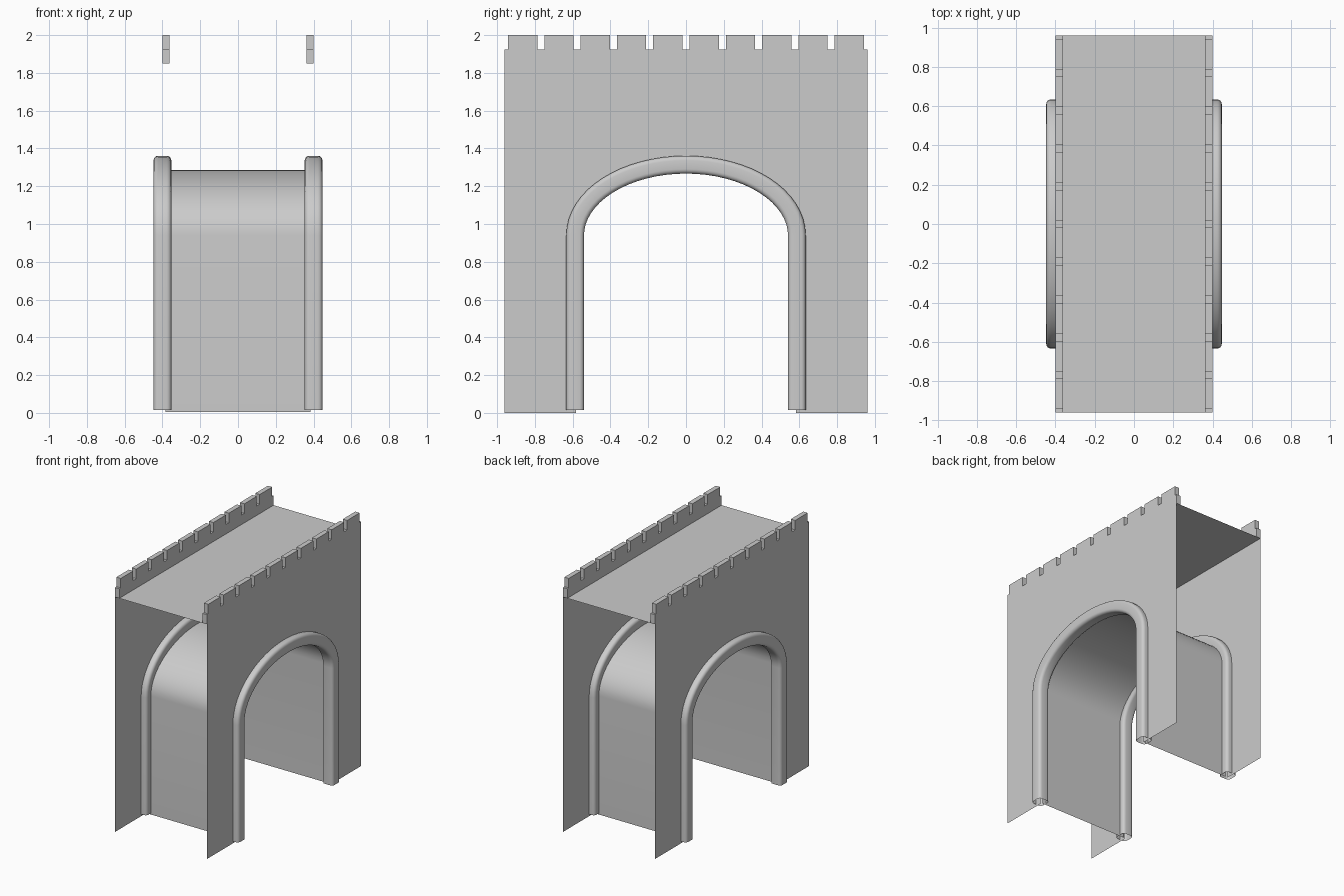
import bpy, bmesh
from math import sin, cos, pi, hypot

cube = bpy.data.objects.get("Cube")
if cube:
    bpy.data.objects.remove(cube, do_unlink=True)

STONE = (0.6, 0.6, 0.6, 1)
mat = bpy.data.materials.new("stone_grey")
mat.use_nodes = True
mat.diffuse_color = STONE
mat.node_tree.nodes["Principled BSDF"].inputs["Base Color"].default_value = STONE

WALL_X, HALF_LEN, ROOF_Z = 0.40, 0.96, 1.85
SPRING_Z = 0.94


def finish(name, bm, smooth=False):
    mesh = bpy.data.meshes.new(name)
    bm.to_mesh(mesh)
    bm.free()
    mesh.materials.append(mat)
    obj = bpy.data.objects.new(name, mesh)
    bpy.context.collection.objects.link(obj)
    if smooth:
        bpy.ops.object.select_all(action='DESELECT')
        obj.select_set(True)
        bpy.context.view_layer.objects.active = obj
        bpy.ops.object.shade_smooth_by_angle(angle=0.7)
    return obj


def arch(a, b, base, steps=32):
    """Points (y, z) and outward normals: two straight legs and a half ellipse."""
    pts = [(-a, base, -1, 0)]
    for i in range(steps + 1):
        t = pi - pi * i / steps
        ny, nz = cos(t) / a, sin(t) / b
        n = hypot(ny, nz)
        pts.append((a * cos(t), SPRING_Z + b * sin(t), ny / n, nz / n))
    pts.append((a, base, 1, 0))
    return pts


def sweep(bm, rows, closed):
    """Skin successive rows of coordinates with quads."""
    rings = [[bm.verts.new(p) for p in row] for row in rows]
    for r, s in zip(rings, rings[1:]):
        count = len(r) if closed else len(r) - 1
        for i in range(count):
            j = (i + 1) % len(r)
            bm.faces.new((r[i], r[j], s[j], s[i]))
    bmesh.ops.recalc_face_normals(bm, faces=bm.faces)


def sheet(bm, x, outline):
    return bm.faces.new([bm.verts.new((x, y, z)) for y, z in outline])


# Rounded square section of the arch trim
HALF, RADIUS = 0.047, 0.024
section = []
for corner, (sx, sy) in enumerate(((1, 1), (-1, 1), (-1, -1), (1, -1))):
    for k in range(5):
        t = (corner + k / 4) * pi / 2
        section.append((sx * (HALF - RADIUS) + RADIUS * cos(t),
                        sy * (HALF - RADIUS) + RADIUS * sin(t)))

# Notched outline of the parapet
PITCH, MERLON = 0.1922, 0.155
notched = [(-HALF_LEN, ROOF_Z), (-HALF_LEN, 1.925)]
for i in range(10):
    y = -0.9424 + i * PITCH
    notched += [(y, 1.925), (y, 2.0), (y + MERLON, 2.0), (y + MERLON, 1.925)]
notched += [(HALF_LEN, 1.925), (HALF_LEN, ROOF_Z)]

for name, side in (("left", 1), ("right", -1)):
    x = side * WALL_X

    # Side wall sheet with the arched opening
    bm = bmesh.new()
    opening = [(y, z) for y, z, _, _ in arch(0.583, 0.355, 0.0)]
    face = sheet(bm, x, [(-HALF_LEN, 0)] + opening
                 + [(HALF_LEN, 0), (HALF_LEN, ROOF_Z), (-HALF_LEN, ROOF_Z)])
    face.normal_update()
    if face.normal.x * side < 0:
        face.normal_flip()
    bmesh.ops.triangulate(bm, faces=bm.faces[:])
    finish(name + "_wall", bm)

    # Battlement strip along the top
    bm = bmesh.new()
    face = sheet(bm, x, notched)
    grown = bmesh.ops.extrude_face_region(bm, geom=[face], use_keep_orig=True)
    moved = [v for v in grown["geom"] if isinstance(v, bmesh.types.BMVert)]
    bmesh.ops.translate(bm, verts=moved, vec=(-side * 0.038, 0, 0))
    bmesh.ops.recalc_face_normals(bm, faces=bm.faces)
    bmesh.ops.triangulate(bm, faces=bm.faces[:])
    finish(name + "_parapet", bm)

    # Rounded trim around the opening
    bm = bmesh.new()
    sweep(bm, [[(x + u, y + v * ny, z + v * nz) for u, v in section]
               for y, z, ny, nz in arch(0.587, 0.374, 0.015)], True)
    finish(name + "_arch_trim", bm, smooth=True)

# Vault lining the passage
bm = bmesh.new()
sweep(bm, [[(-0.385, y, z), (0.385, y, z)]
           for y, z, _, _ in arch(0.58, 0.345, 0.005)], False)
finish("passage_vault", bm, smooth=True)

# Flat deck between the parapets
bm = bmesh.new()
bm.faces.new([bm.verts.new((sx * WALL_X, sy * HALF_LEN, ROOF_Z))
              for sx, sy in ((-1, -1), (1, -1), (1, 1), (-1, 1))])
finish("deck", bm)
